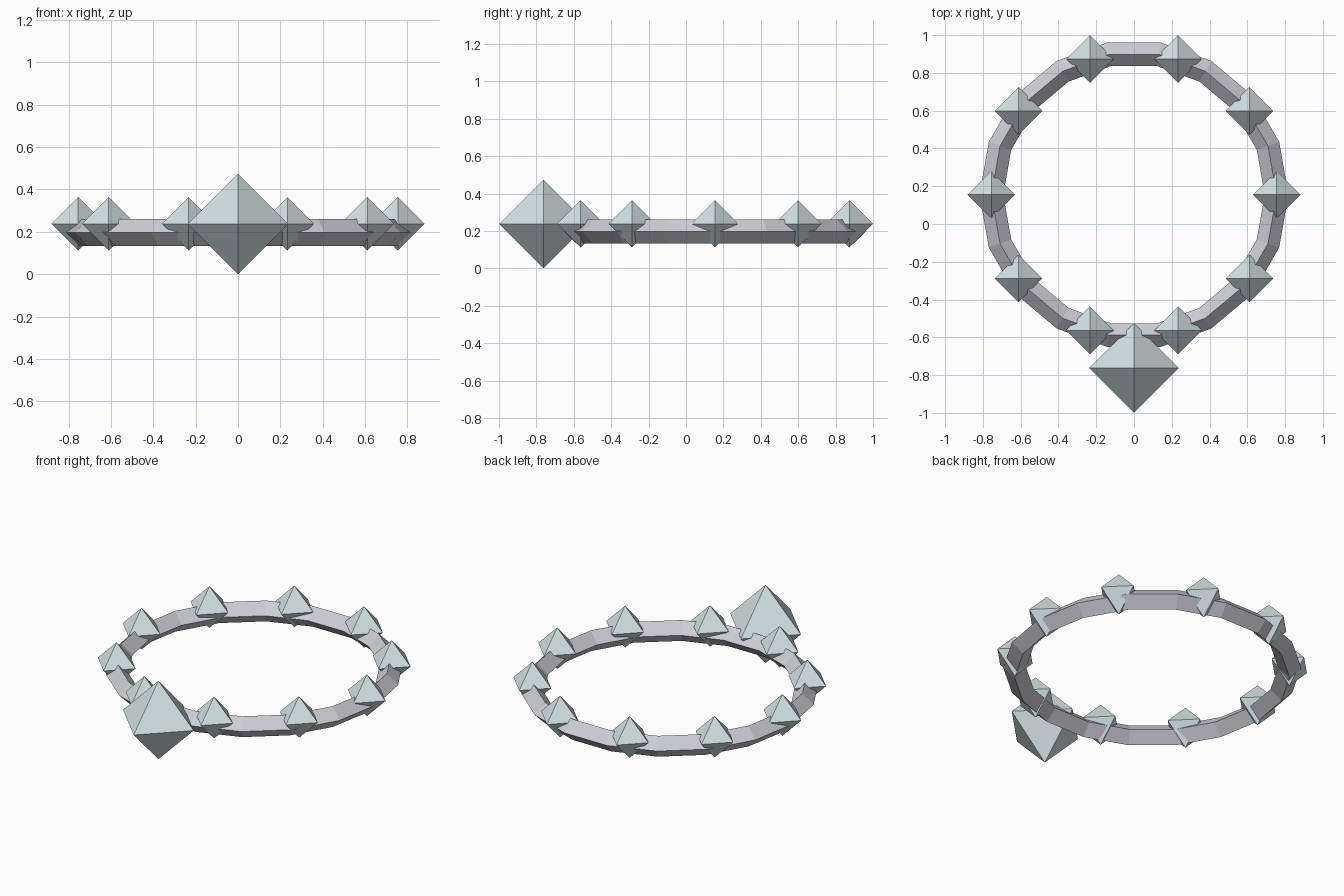
import bpy, bmesh
from math import cos, sin, radians
from mathutils import Vector

if "Cube" in bpy.data.objects:
    bpy.data.objects.remove(bpy.data.objects["Cube"])

CENTRE_Y = 0.155
RING_R = 0.755


def material(name, colour):
    m = bpy.data.materials.new(name)
    m.diffuse_color = colour
    m.use_nodes = True
    m.node_tree.nodes["Principled BSDF"].inputs["Base Color"].default_value = m.diffuse_color
    return m


metal = material("metal", (0.62, 0.62, 0.68, 1))
crystal = material("crystal", (0.66, 0.77, 0.78, 1))


def octahedron(name, location, r):
    """Eight-sided gem with its points along the axes."""
    bm = bmesh.new()
    for axis in range(3):
        for sign in (-1, 1):
            v = Vector((0, 0, 0))
            v[axis] = sign * r
            bm.verts.new(v)
    bmesh.ops.convex_hull(bm, input=bm.verts[:])
    bmesh.ops.recalc_face_normals(bm, faces=bm.faces[:])
    mesh = bpy.data.meshes.new(name)
    bm.to_mesh(mesh)
    bm.free()
    ob = bpy.data.objects.new(name, mesh)
    ob.location = location
    mesh.materials.append(crystal)
    bpy.context.collection.objects.link(ob)


# Band: faceted ring with a diamond cross-section
bpy.ops.mesh.primitive_torus_add(major_segments=18, minor_segments=4,
                                 major_radius=RING_R, minor_radius=0.063,
                                 location=(0, CENTRE_Y, 0.197))
band = bpy.context.object
band.name = "band"
band.data.materials.append(metal)

# Ten small gems around the band
for i in range(10):
    a = radians(36 * i)
    octahedron(f"small_gem_{i + 1}",
               (RING_R * cos(a), CENTRE_Y + RING_R * sin(a), 0.238), 0.126)

# Large gem at the front
octahedron("front_gem", (0, -0.762, 0.237), 0.237)
